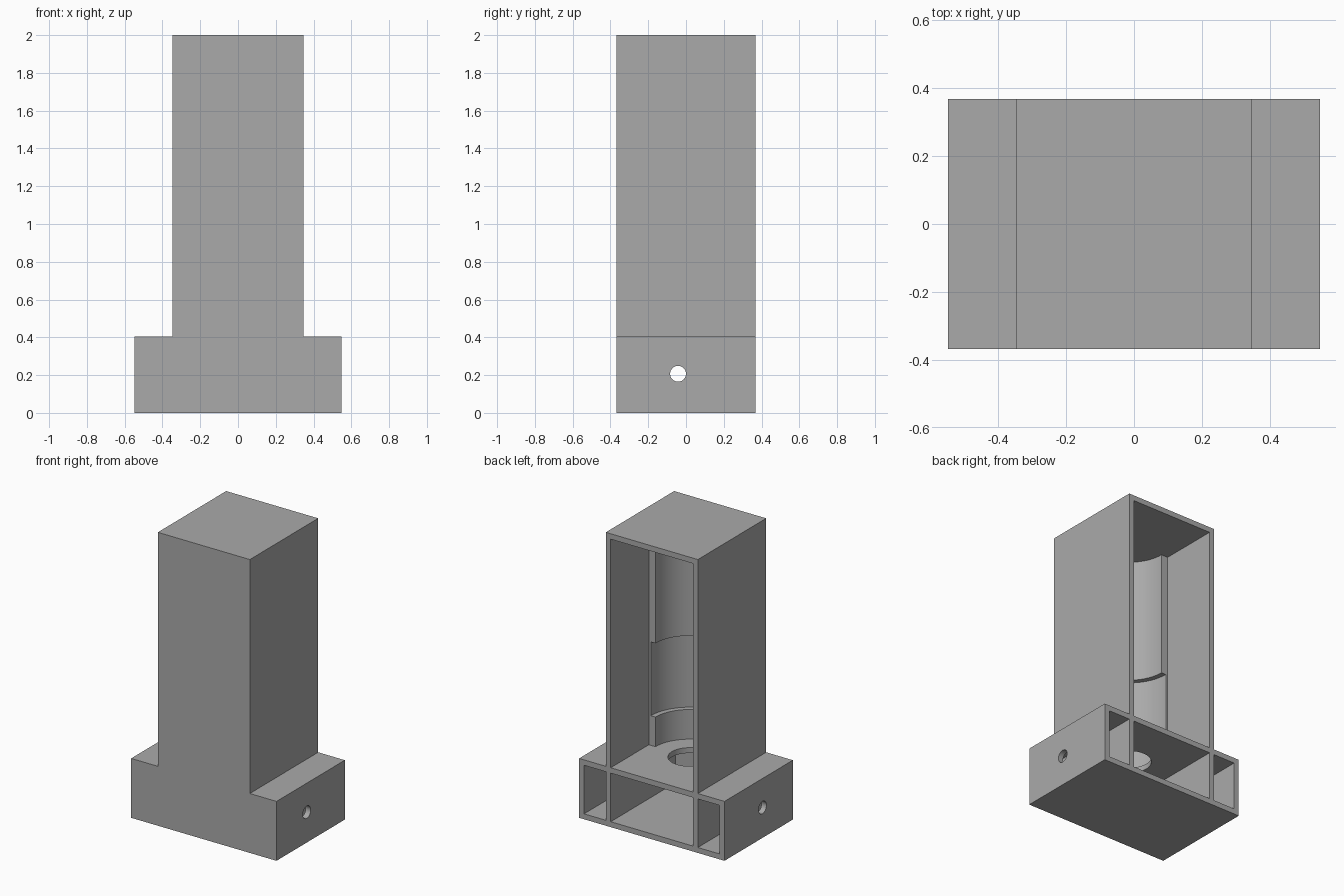
import bpy
import bmesh
from math import pi
from mathutils import Matrix, Vector

cube = bpy.data.objects.get("Cube")
if cube:
    bpy.data.objects.remove(cube, do_unlink=True)

# Main sizes
HALF_BASE, HALF_TOWER, HALF_DEPTH = 0.548, 0.347, 0.368
BASE_TOP, TOP, WALL = 0.405, 2.0, 0.037
AXIS_Y = -0.042          # axis of the bore and the cable hole
BORE, WIDE_BORE = 0.26, 0.295

grey = bpy.data.materials.new("plain grey")
grey.use_nodes = True
grey.diffuse_color = (0.4, 0.4, 0.4, 1)
grey.node_tree.nodes["Principled BSDF"].inputs["Base Color"].default_value = (0.4, 0.4, 0.4, 1)


def finish(name, bm):
    bmesh.ops.recalc_face_normals(bm, faces=bm.faces)
    mesh = bpy.data.meshes.new(name)
    bm.to_mesh(mesh)
    bm.free()
    mesh.materials.append(grey)
    obj = bpy.data.objects.new(name, mesh)
    bpy.context.collection.objects.link(obj)
    return obj


def box(name, low, high):
    low, high = Vector(low), Vector(high)
    bm = bmesh.new()
    bmesh.ops.create_cube(bm, size=1)
    bmesh.ops.scale(bm, vec=high - low, verts=bm.verts)
    bmesh.ops.translate(bm, vec=(low + high) / 2, verts=bm.verts)
    return finish(name, bm)


def cylinder(name, radius, start, end, turn=None, segments=64):
    """Cylinder from start to end along z, or along x when turned."""
    bm = bmesh.new()
    start, end = Vector(start), Vector(end)
    bmesh.ops.create_cone(bm, cap_ends=True, segments=segments, radius1=radius,
                          radius2=radius, depth=(end - start).length)
    if turn:
        bmesh.ops.rotate(bm, matrix=Matrix.Rotation(turn, 3, "Y"), verts=bm.verts)
    bmesh.ops.translate(bm, vec=(start + end) / 2, verts=bm.verts)
    return finish(name, bm)


def carve(body, cutter):
    cutter.hide_render = True
    mod = body.modifiers.new("carve", "BOOLEAN")
    mod.operation, mod.solver, mod.object = "DIFFERENCE", "EXACT", cutter
    bpy.context.view_layer.objects.active = body
    bpy.ops.object.modifier_apply(modifier=mod.name)
    bpy.data.objects.remove(cutter, do_unlink=True)


# Housing: stepped outline extruded front to back
half = [(HALF_BASE, 0), (HALF_BASE, BASE_TOP), (HALF_TOWER, BASE_TOP), (HALF_TOWER, TOP)]
outline = half + [(-x, z) for x, z in reversed(half)]
bm = bmesh.new()
face = bm.faces.new([bm.verts.new((x, -HALF_DEPTH, z)) for x, z in outline])
new = bmesh.ops.extrude_face_region(bm, geom=[face])["geom"]
bmesh.ops.translate(bm, vec=(0, 2 * HALF_DEPTH, 0),
                    verts=[v for v in new if isinstance(v, bmesh.types.BMVert)])
housing = finish("housing", bm)

# Base compartments, open at the back
inner = HALF_TOWER - WALL
front, back = WALL - HALF_DEPTH, HALF_DEPTH + 0.2
for low_x, high_x in ((-HALF_BASE + WALL, -HALF_TOWER), (-inner, inner),
                      (HALF_TOWER, HALF_BASE - WALL)):
    carve(housing, box("compartment_cutter", (low_x, front, WALL),
                       (high_x, back, BASE_TOP - WALL)))

# Tower cavity, with a stepped half-round cradle left against the front wall
carve(housing, box("tower_cutter", (-inner, AXIS_Y, BASE_TOP), (inner, back, TOP - WALL)))
carve(housing, cylinder("bore_cutter", BORE, (0, AXIS_Y, BASE_TOP), (0, AXIS_Y, TOP - WALL)))
carve(housing, cylinder("wide_bore_cutter", WIDE_BORE, (0, AXIS_Y, 0.607), (0, AXIS_Y, 1.11)))

# Round opening in the shelf, and the cable hole through all side walls
carve(housing, cylinder("shelf_hole_cutter", 0.136, (0, AXIS_Y, 0.25), (0, AXIS_Y, 0.55)))
carve(housing, cylinder("cable_hole_cutter", 0.042, (-1, AXIS_Y, 0.207), (1, AXIS_Y, 0.207),
                        turn=pi / 2, segments=32))

# Smooth bores with crisp edges
bpy.ops.object.select_all(action="DESELECT")
housing.select_set(True)
bpy.context.view_layer.objects.active = housing
bpy.ops.object.shade_smooth_by_angle(angle=pi / 6)
